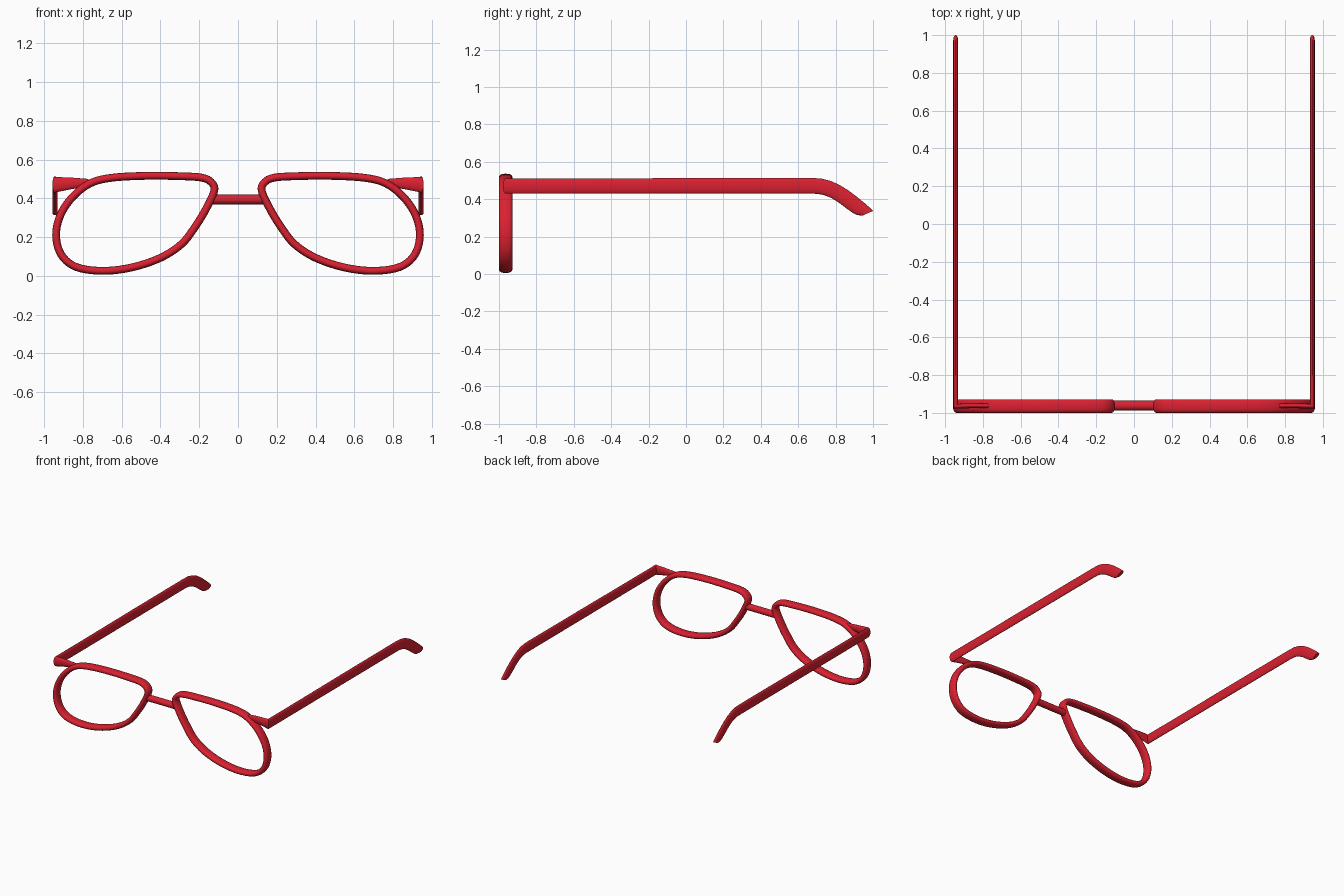
import bpy, bmesh, math
from mathutils import Vector

if "Cube" in bpy.data.objects:
    bpy.data.objects.remove(bpy.data.objects["Cube"])

red = bpy.data.materials.new("red_plastic")
red.diffuse_color = (0.70, 0.015, 0.03, 1)
red.use_nodes = True
red.node_tree.nodes["Principled BSDF"].inputs["Base Color"].default_value = red.diffuse_color


def oval(center, a, b, n=24, power=2.0):
    """Ring of points around center, spanned by half-axes a and b."""
    pts = []
    for i in range(n):
        t = 2 * math.pi * i / n
        c, s = math.cos(t), math.sin(t)
        c = math.copysign(abs(c) ** (2 / power), c)
        s = math.copysign(abs(s) ** (2 / power), s)
        pts.append(Vector(center) + Vector(a) * c + Vector(b) * s)
    return pts


def loft(name, rings, closed=False, mirror=True, angle=40):
    """Skin a list of rings; closed joins last to first, otherwise ends are capped."""
    bm = bmesh.new()
    vs = [[bm.verts.new(p) for p in r] for r in rings]
    n = len(rings[0])
    for k in range(len(vs) if closed else len(vs) - 1):
        r0, r1 = vs[k], vs[(k + 1) % len(vs)]
        for i in range(n):
            j = (i + 1) % n
            bm.faces.new((r0[i], r0[j], r1[j], r1[i]))
    if not closed:
        bm.faces.new(vs[0])
        bm.faces.new(vs[-1])
    bmesh.ops.recalc_face_normals(bm, faces=bm.faces)
    me = bpy.data.meshes.new(name)
    bm.to_mesh(me)
    bm.free()
    ob = bpy.data.objects.new(name, me)
    bpy.context.collection.objects.link(ob)
    me.materials.append(red)
    bpy.ops.object.select_all(action='DESELECT')
    bpy.context.view_layer.objects.active = ob
    ob.select_set(True)
    bpy.ops.object.shade_smooth_by_angle(angle=math.radians(angle))
    if mirror:
        ob.modifiers.new("mirror", 'MIRROR')
    return ob


def smooth_loop(pts, steps=5):
    """Closed Catmull-Rom curve through pts."""
    out, n = [], len(pts)
    for i in range(n):
        p0, p1, p2, p3 = (Vector(pts[(i + k) % n]) for k in (-1, 0, 1, 2))
        for s in range(steps):
            t = s / steps
            out.append(0.5 * (2 * p1 + (p2 - p0) * t + (2 * p0 - 5 * p1 + 4 * p2 - p3) * t * t
                              + (3 * p1 - p0 - 3 * p2 + p3) * t ** 3))
    return out


# Lens rims: oval tube swept around the lens outline (x, z)
outline = [(0.122, 0.44), (0.140, 0.485), (0.19, 0.507), (0.30, 0.514), (0.47, 0.516),
           (0.65, 0.506), (0.76, 0.478), (0.85, 0.410), (0.915, 0.315), (0.938, 0.21),
           (0.912, 0.11), (0.835, 0.046), (0.70, 0.026), (0.55, 0.043), (0.40, 0.093),
           (0.29, 0.165), (0.22, 0.255), (0.165, 0.345)]
path = smooth_loop(outline)
rings = []
for i, p in enumerate(path):
    t = (path[(i + 1) % len(path)] - path[i - 1]).normalized()
    rings.append(oval((p.x, -0.964, p.y), (-t.y * 0.02, 0, t.x * 0.02), (0, 0.036, 0), 20, 2.5))
loft("lens_rims", rings, closed=True)

# Nose bridge between the rims
loft("nose_bridge", [oval((x, -0.961, 0.394), (0, 0.027, 0), (0, 0, 0.025))
                     for x in (-0.135, 0.135)], mirror=False)

# Temple arms: hinge end, mitred corner, straight run, curved ear tip
X, W = 0.944, 0.013
stations = [  # (x, y_top, z_top, y_bottom, z_bottom, side vector)
    (0.77, -0.962, 0.500, -0.962, 0.462, (0, -W, 0)),
    (0.86, -0.962, 0.507, -0.962, 0.447, (0, -W, 0)),
    (X, -0.965, 0.510, -0.965, 0.430, (W, -W, 0))]
for yt, zt, yb, zb in [(-0.60, 0.510, -0.60, 0.430), (0.0, 0.513, 0.0, 0.430),
                       (0.66, 0.514, 0.66, 0.430), (0.72, 0.511, 0.70, 0.429),
                       (0.77, 0.499, 0.735, 0.423), (0.82, 0.477, 0.775, 0.408),
                       (0.87, 0.446, 0.82, 0.380), (0.92, 0.408, 0.86, 0.349),
                       (0.96, 0.375, 0.895, 0.325), (0.985, 0.353, 0.915, 0.315),
                       (1.0, 0.337, 0.945, 0.313)]:
    stations.append((X, yt, zt, yb, zb, (W, 0, 0)))
rings = []
for x, yt, zt, yb, zb, side in stations:
    top, bot = Vector((x, yt, zt)), Vector((x, yb, zb))
    rings.append(oval((top + bot) / 2, side, (top - bot) / 2))
loft("temple_arms", rings)
